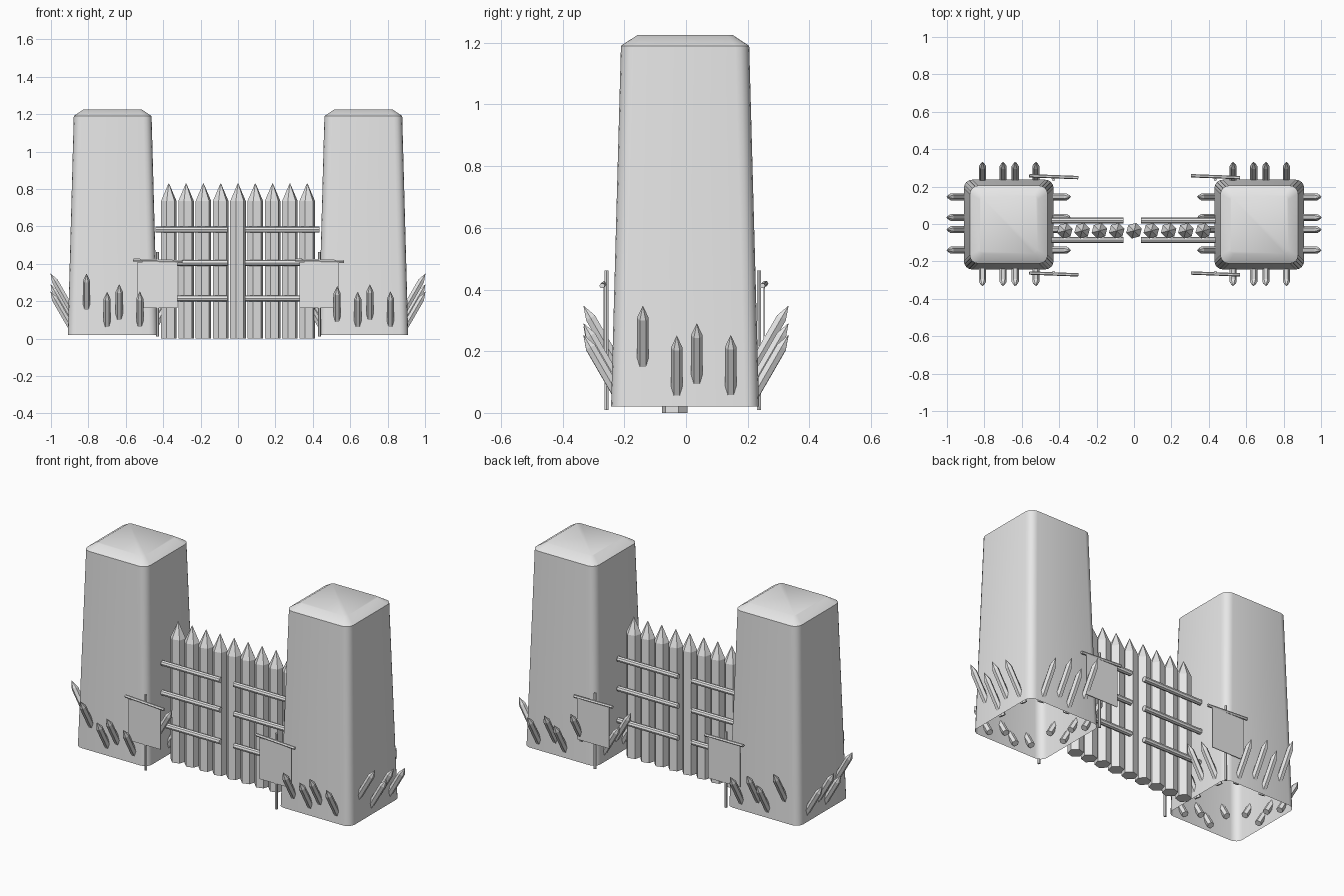
import bpy
import bmesh
from math import cos, sin, pi, radians
from mathutils import Vector, Matrix

cube = bpy.data.objects.get("Cube")
if cube:
    bpy.data.objects.remove(cube, do_unlink=True)

GREY = (0.8, 0.8, 0.8, 1)
mat = bpy.data.materials.new("light_grey")
mat.use_nodes = True
mat.diffuse_color = GREY
mat.node_tree.nodes["Principled BSDF"].inputs["Base Color"].default_value = GREY


def finish(bm, name, smooth=None):
    bmesh.ops.recalc_face_normals(bm, faces=bm.faces)
    mesh = bpy.data.meshes.new(name)
    bm.to_mesh(mesh)
    bm.free()
    mesh.materials.append(mat)
    obj = bpy.data.objects.new(name, mesh)
    bpy.context.collection.objects.link(obj)
    if smooth:
        bpy.ops.object.select_all(action='DESELECT')
        obj.select_set(True)
        bpy.context.view_layer.objects.active = obj
        bpy.ops.object.shade_smooth_by_angle(angle=radians(smooth))
    return obj


def loft(bm, rings, cap_start=True):
    """Skin a stack of equal-length point rings."""
    loops = [[bm.verts.new(p) for p in ring] for ring in rings]
    n = len(loops[0])
    for a, b in zip(loops, loops[1:]):
        for i in range(n):
            j = (i + 1) % n
            bm.faces.new((a[i], a[j], b[j], b[i]))
    if cap_start:
        bm.faces.new(loops[0][::-1])
    bm.faces.new(loops[-1])


def pole(bm, start, end, radius, sides=6, point=0.0, turn=0.0):
    """Straight pole between two points, with an optional pointed end."""
    start, end = Vector(start), Vector(end)
    axis = (end - start).normalized()
    rot = axis.to_track_quat('Z', 'Y').to_matrix()
    length = (end - start).length

    def ring(z, r):
        return [start + rot @ Vector((r * cos(turn + 2 * pi * i / sides),
                                      r * sin(turn + 2 * pi * i / sides), z))
                for i in range(sides)]
    rings = [ring(0, radius), ring(length - point, radius)]
    if point:
        rings.append(ring(length, radius * 0.03))
    loft(bm, rings)


def rounded_square(cx, half, corner, z, steps=4):
    pts = []
    for q in range(4):
        mid = q * pi / 2 + pi / 4
        ox = (half - corner) * (1 if cos(mid) > 0 else -1)
        oy = (half - corner) * (1 if sin(mid) > 0 else -1)
        for k in range(steps + 1):
            a = q * pi / 2 + k * pi / 2 / steps
            pts.append((cx + ox + corner * cos(a), oy + corner * sin(a) - 0.003, z))
    return pts


# Spike places along a wall, and the heights of their tips
SPIKES = [(-0.14, 0.347), (-0.03, 0.25), (0.035, 0.29), (0.145, 0.252)]

for side, cx in (("right", -0.67), ("left", 0.67)):
    # Tapered tower, open underneath, with a shallow cap
    bm = bmesh.new()
    loft(bm, [rounded_square(cx, 0.24, 0.045, 0.02),
              rounded_square(cx, 0.208, 0.045, 1.19),
              rounded_square(cx, 0.155, 0.02, 1.225)], cap_start=False)
    finish(bm, side + "_tower", 40)

    # Slanted stakes on all four walls
    bm = bmesh.new()
    lean = radians(30)
    for out in (Vector((1, 0, 0)), Vector((-1, 0, 0)), Vector((0, 1, 0)), Vector((0, -1, 0))):
        along = Vector((abs(out.y), abs(out.x), 0))
        for k, (offset, top) in enumerate(SPIKES):
            if k == 0 and cx > 0 and out.y < 0:
                top = 0.28
            tip = Vector((cx, 0, top)) + along * offset + out * 0.332
            base = tip - 0.25 * (out * sin(lean) + Vector((0, 0, cos(lean))))
            pole(bm, base, tip, 0.019, 6, 0.045)
    finish(bm, side + "_tower_stakes")

# Palisade gate of sharpened logs
bm = bmesh.new()
for i in range(-4, 5):
    x = i * 0.0925
    pole(bm, (x, -0.036, 0), (x, -0.036, 0.83), 0.043, 6, 0.095, radians(15))
finish(bm, "gate_logs")

# Rails on both faces of the gate
bm = bmesh.new()
for y in (-0.086, 0.018):
    for z in (0.215, 0.405, 0.582):
        for x0, x1 in ((-0.44, -0.055), (0.037, 0.435)):
            pole(bm, (x0, y, z), (x1, y, z), 0.016, 8)
finish(bm, "gate_rails")

# Hanging banners: stick, crossbar and thin cloth
for name, x, stick_y, cloth_y in (("front_right", -0.43, -0.258, -0.266),
                                  ("front_left", 0.435, -0.258, -0.266),
                                  ("back_right", -0.43, 0.237, 0.254),
                                  ("back_left", 0.435, 0.237, 0.254)):
    bm = bmesh.new()
    pole(bm, (x, stick_y, 0.01), (x, stick_y, 0.462), 0.008)
    pole(bm, (x - 0.13, cloth_y + 0.004, 0.42), (x + 0.132, cloth_y - 0.006, 0.412), 0.009)
    finish(bm, name + "_banner_frame")
    bm = bmesh.new()
    place = Matrix.Translation((x, cloth_y, 0.287)) @ Matrix.Diagonal((0.212, 0.004, 0.245, 1))
    bmesh.ops.create_cube(bm, size=1, matrix=place)
    finish(bm, name + "_banner_cloth")
